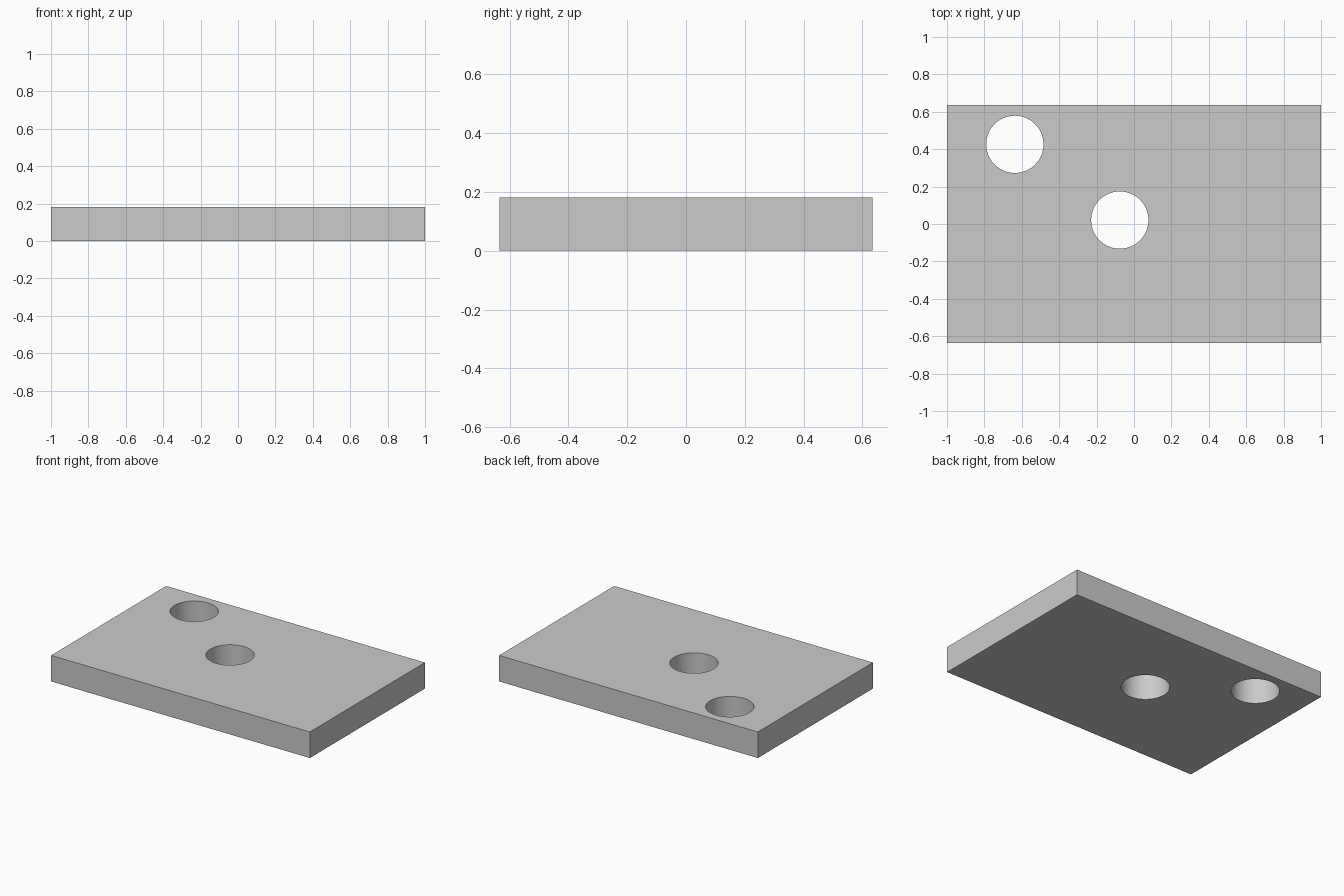
import bpy
import math

if "Cube" in bpy.data.objects:
    bpy.data.objects.remove(bpy.data.objects["Cube"])

LENGTH, DEPTH, HEIGHT = 2.0, 1.27, 0.182
HOLE_RADIUS = 0.153
HOLES = [(-0.637, 0.426), (-0.076, 0.021)]

# Flat rectangular plate
bpy.ops.mesh.primitive_cube_add(size=1, location=(0, 0, HEIGHT / 2))
plate = bpy.context.object
plate.name = "plate"
plate.scale = (LENGTH, DEPTH, HEIGHT)
bpy.ops.object.transform_apply(location=True, rotation=False, scale=True)


def drill(target, x, y):
    """Cut a round through hole, then remove the cutter."""
    bpy.ops.mesh.primitive_cylinder_add(
        vertices=96, radius=HOLE_RADIUS, depth=HEIGHT * 3,
        location=(x, y, HEIGHT / 2))
    cutter = bpy.context.object
    cutter.name = "hole_cutter"
    cutter.hide_render = True
    mod = target.modifiers.new("hole", 'BOOLEAN')
    mod.operation = 'DIFFERENCE'
    mod.solver = 'EXACT'
    mod.object = cutter
    bpy.ops.object.select_all(action='DESELECT')
    target.select_set(True)
    bpy.context.view_layer.objects.active = target
    bpy.ops.object.modifier_apply(modifier=mod.name)
    bpy.data.objects.remove(cutter)


# Two through holes
for hx, hy in HOLES:
    drill(plate, hx, hy)

# Smooth hole walls, sharp plate edges
bpy.ops.object.shade_smooth_by_angle(angle=math.radians(30))
